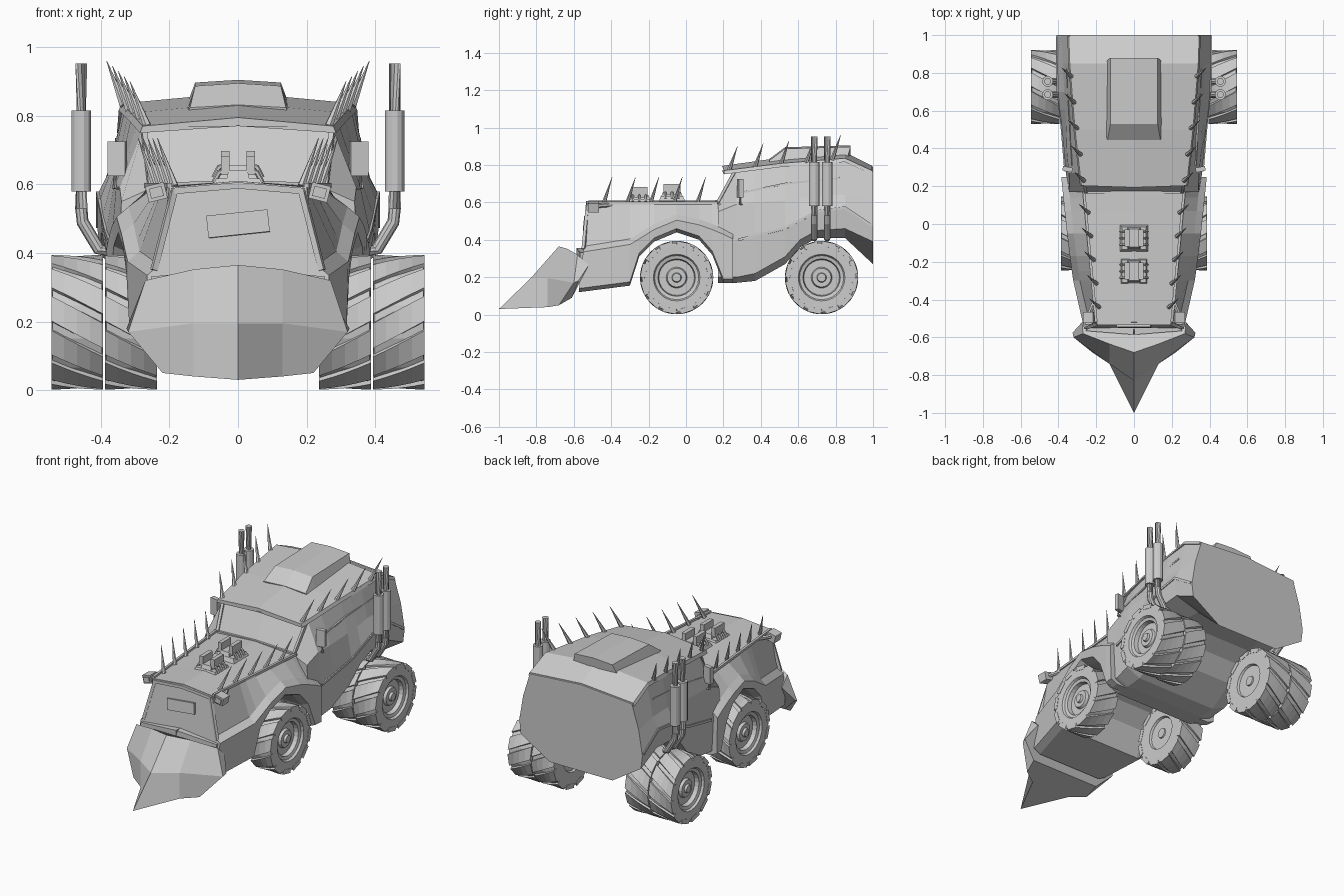
import bpy, bmesh
from math import sin, cos, pi, radians
from mathutils import Vector

if "Cube" in bpy.data.objects:
    bpy.data.objects.remove(bpy.data.objects["Cube"])


def make(name, verts, faces):
    me = bpy.data.meshes.new(name)
    me.from_pydata([tuple(v) for v in verts], [], faces)
    bm = bmesh.new()
    bm.from_mesh(me)
    bmesh.ops.remove_doubles(bm, verts=bm.verts, dist=1e-5)
    bmesh.ops.recalc_face_normals(bm, faces=bm.faces)
    bm.to_mesh(me)
    bm.free()
    ob = bpy.data.objects.new(name, me)
    bpy.context.collection.objects.link(ob)
    return ob


def loft(name, halves):
    """Skin half cross-sections (first point on the centre line), mirrored in x."""
    rings = [h + [(-x, y, z) for x, y, z in reversed(h[1:])] for h in halves]
    n = len(rings[0])
    faces = [(r * n + i, r * n + (i + 1) % n, (r + 1) * n + (i + 1) % n, (r + 1) * n + i)
             for r in range(len(rings) - 1) for i in range(n)]
    faces += [tuple(range(n)), tuple(range((len(rings) - 1) * n, len(rings) * n))]
    return make(name, [p for r in rings for p in r], faces)


def tube(name, stations, sides=8):
    """Tube or cone through (point, radius) stations."""
    pts = [Vector(p) for p, r in stations]
    verts, faces = [], []
    for i, (p, r) in enumerate(stations):
        d = (pts[min(i + 1, len(pts) - 1)] - pts[max(i - 1, 0)]).normalized()
        q = d.to_track_quat('Z', 'Y')
        verts += [pts[i] + q @ Vector((r * cos(2 * pi * (k + .5) / sides), r * sin(2 * pi * (k + .5) / sides), 0))
                  for k in range(sides)]
    for i in range(len(pts) - 1):
        for k in range(sides):
            a, b = i * sides + k, i * sides + (k + 1) % sides
            faces.append((a, b, b + sides, a + sides))
    faces += [tuple(range(sides)), tuple(range(len(verts) - sides, len(verts)))]
    return make(name, verts, faces)


def box(name, c, size, rot=(0, 0, 0), top=1.0):
    v = [(x * size[0] / 2 * (top if z > 0 else 1), y * size[1] / 2 * (top if z > 0 else 1), z * size[2] / 2)
         for z in (-1, 1) for x, y in ((-1, -1), (1, -1), (1, 1), (-1, 1))]
    f = [(0, 1, 2, 3), (4, 5, 6, 7)] + [(i, (i + 1) % 4, (i + 1) % 4 + 4, i + 4) for i in range(4)]
    ob = make(name, v, f)
    ob.location, ob.rotation_euler = c, rot
    return ob


# bonnet with through wheel arch: y, fender crease z, underside z
bonnet = []
for i, (y, cz, bz) in enumerate([(-.52, .35, .12), (-.30, .39, .155), (-.25, .42, .31), (-.17, .47, .39),
                                 (-.05, .52, .44), (.07, .495, .40), (.14, .47, .32), (.20, .445, .17), (.25, .42, .17)]):
    t = (y + .52) / .77
    out = .265 + .12 * t ** .6
    half = [(0, .61), (.20 + .07 * t, .592), (out - .035, cz + .015), (out, cz - .015),
            (out - .005, max(bz + .02, .14)), (out - .05, bz)]
    lean = .11 if i == 0 else 0
    bonnet.append([(x, y - lean * (.61 - z), z) for x, z in half])
loft("bonnet", bonnet)

# cab: y, roof z, roof edge x z, belt x z, fender crease x z, lower x z, underside x z
cab = [(.17, .60, .25, .59, .34, .55, .35, .36, .34, .20, .27, .17),
       (.27, .79, .275, .765, .345, .59, .36, .40, .35, .20, .27, .17),
       (.37, .81, .29, .785, .355, .60, .37, .42, .36, .22, .27, .18),
       (.53, .83, .31, .80, .36, .61, .385, .46, .375, .31, .26, .27),
       (.61, .84, .32, .81, .365, .62, .395, .51, .385, .40, .25, .36),
       (.70, .85, .33, .82, .37, .64, .405, .55, .395, .45, .25, .41),
       (.85, .862, .335, .828, .375, .64, .41, .57, .40, .46, .24, .41),
       (1.0, .79, .34, .765, .385, .62, .41, .47, .40, .39, .21, .27)]
loft("cab", [[(0, y, r), (ex, y, ez), (bx, y, bz), (cx, y, cz), (lx, y, lz), (ux, y, uz)]
             for y, r, ex, ez, bx, bz, cx, cz, lx, lz, ux, uz in cab])

# roof skin overhanging the windscreen, and roof hatch with sloped front
loft("roof", [[(0, y, z), (x, y + dy, ez), (x + .008, y + dy, ez - .02), (0, y, z - .025)]
              for y, dy, z, x, ez in [(.193, .01, .795, .278, .77), (.5, 0, .838, .312, .808),
                                      (.85, 0, .868, .34, .836), (.995, 0, .796, .345, .77)]])
loft("roof_hatch", [[(0, y, z), (xt, y, z - .008), (.15, y + dy, b - .02), (0, y, b - .02)]
                    for y, dy, z, xt, b in [(.445, .01, .832, .14, .825), (.53, 0, .895, .125, .83),
                                            (.88, -.02, .905, .125, .85)]])

# plough: bottom, middle and top rows from the centre ridge outwards and back
rows = [[(0, -1, .03), (.13, -.74, .04), (.22, -.68, .05), (.23, -.61, .09)],
        [(0, -.83, .195), (.13, -.74, .195), (.32, -.60, .17), (.325, -.575, .18)],
        [(0, -.68, .365), (.13, -.635, .352), (.27, -.58, .32), (.275, -.52, .265)]]
pl = [p for r in rows for p in [(-x, y, z) for x, y, z in r[:0:-1]] + r]
pf = [(r * 7 + i, r * 7 + i + 1, r * 7 + i + 8, r * 7 + i + 7) for r in range(2) for i in range(6)]
pf += [(0, 1, 2, 3, 4, 5, 6), (14, 15, 16, 17, 18, 19, 20), (0, 7, 14, 20, 13, 6)]
make("plough", pl, pf)

# grille frame, plain plate, bumper band and bonnet trim
for s in (-1, 1):
    tube("grille_side", [((s * .185, -.525, .585), .012), ((s * .245, -.548, .35), .012)], 4)
    tube("grille_top", [((0, -.525, .597), .013), ((s * .195, -.525, .58), .013)], 4)
    tube("bumper", [((0, -.565, .335), .03), ((s * .25, -.545, .31), .03)], 4)
    tube("bonnet_rim", [((s * .20, -.52, .597), .010), ((s * .265, .17, .597), .010)], 4)
    tube("windscreen_post", [((s * .255, .17, .60), .011), ((s * .275, .26, .765), .011)], 4)
    tube("windscreen_base", [((0, .165, .607), .009), ((s * .25, .165, .597), .009)], 4)
box("front_plate", (0, -.54, .485), (.18, .015, .065), (radians(-6), radians(-6), 0))


def wheel(name, x, y, s):
    """Tyre and hub turned from a profile of (width, radius), with slanted tread lugs."""
    prof = [(.058, 0), (.058, .022), (.045, .026), (.045, .05), (.03, .056), (.03, .095), (.055, .10), (.06, .118),
            (.073, .125), (.074, .175), (.072, .186), (-.072, .186), (-.074, .175), (-.073, .10), (-.06, .095),
            (-.06, .03), (-.068, .028), (-.068, 0)]
    n, m, verts, faces = 24, len(prof), [], []
    for k in range(n):
        a = 2 * pi * k / n
        verts += [(s * px, r * cos(a), r * sin(a)) for px, r in prof]
        faces += [(k * m + i, k * m + i + 1, (k + 1) % n * m + i + 1, (k + 1) % n * m + i) for i in range(m - 1)]
    lugs, steps = 12, 4
    for k in range(lugs):
        base = len(verts)
        for j in range(steps + 1):
            u = j / steps
            mid = 2 * pi * k / lugs - .42 * (u - .5)
            for da, r in ((-.215, .170), (-.19, .196), (.19, .196), (.215, .170)):
                verts.append((s * (-.0755 + .151 * u), r * cos(mid + da), r * sin(mid + da)))
        for j in range(steps):
            o = base + j * 4
            faces += [(o + i, o + (i + 1) % 4, o + 4 + (i + 1) % 4, o + 4 + i) for i in range(4)]
        e = base + steps * 4
        faces += [(base, base + 1, base + 2, base + 3), (e, e + 1, e + 2, e + 3)]
    make(name, verts, faces).location = (x, y, .198)


for s in (-1, 1):
    # wheels: single front, double rear
    wheel("front_wheel", s * .312, -.05, s)
    wheel("rear_wheel_inner", s * .312, .725, s)
    wheel("rear_wheel_outer", s * .469, .725, s)

    # spikes along bonnet and roof
    for k in range(5):
        x, y = .185 + .014 * k, -.44 + .125 * k
        tube("bonnet_spike", [((s * x, y, .595), .012), ((s * (x + .05), y + .045, .735), .001)], 6)
        x, y, z = .265 + .017 * k, .23 + .138 * k, .77 + .015 * k
        tube("roof_spike", [((s * x, y, z), .013), ((s * (x + .05), y + .045, z + .13), .001)], 6)

    # twin exhaust stacks
    for y in (.685, .755):
        tube("exhaust_pipe", [((s * .385, y, .41), .018), ((s * .405, y, .41), .018), ((s * .453, y, .49), .018),
                              ((s * .457, y, .53), .018), ((s * .457, y, .953), .018)], 10)
        tube("exhaust_sleeve", [((s * .457, y, .58), .029), ((s * .457, y, .815), .029)], 12)

    # wing mirror on its arm
    box("mirror", (s * .352, .29, .675), (.052, .025, .10), (0, 0, s * radians(12)))
    tube("mirror_arm", [((s * .33, .30, .59), .008), ((s * .36, .29, .59), .008), ((s * .355, .29, .68), .008)], 6)

    # headlamp with bracket
    box("headlamp", (s * .238, -.495, .577), (.056, .06, .048), (0, radians(s * 14), 0))
    box("headlamp_lens", (s * .238, -.527, .577), (.038, .012, .03), (0, radians(s * 14), 0))
    tube("lamp_bracket", [((s * .205, -.40, .588), .012), ((s * .235, -.47, .582), .012)], 6)

    # side window sill and fender edging
    tube("window_sill", [((s * .325, .31, .655), .007), ((s * .338, .53, .70), .007), ((s * .354, .82, .73), .007)], 4)
    tube("rear_fender_edge", [((s * .362, .28, .40), .010), ((s * .383, .53, .462), .010), ((s * .402, .70, .552), .010),
                              ((s * .407, .85, .572), .010), ((s * .407, .99, .478), .010)], 4)

# twin intakes rising through the bonnet
for y, z in ((-.25, .60), (-.075, .615)):
    box("intake_base", (0, y, z + .005), (.15, .14, .025), top=.85)
    box("intake_body", (0, y, z + .025), (.07, .12, .03), top=.8)
    for s in (-1, 1):
        box("intake_stack", (s * .037, y, z + .055), (.024, .09, .055))
        for d in (-.035, 0, .035):
            tube("intake_pipe", [((s * .03, y + d, z + .04), .008), ((s * .055, y + d, z + .035), .008),
                                 ((s * .07, y + d, z + .005), .008)], 6)
